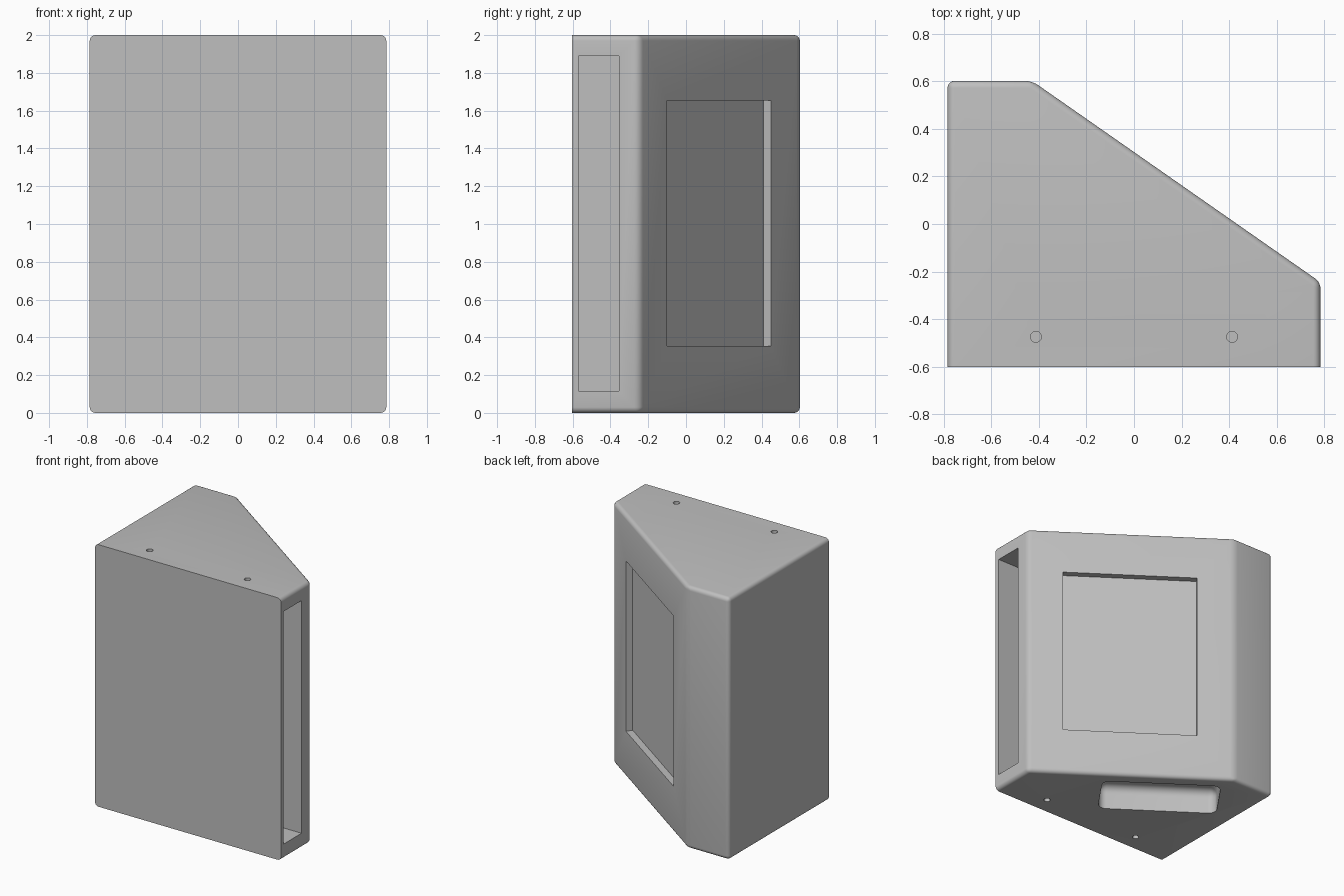
import bpy, bmesh, math
from mathutils import Matrix, Vector

cube = bpy.data.objects.get("Cube")
if cube:
    bpy.data.objects.remove(cube, do_unlink=True)

mat = bpy.data.materials.new("plain grey")
mat.use_nodes = True
GREY = (0.52, 0.52, 0.52, 1)
mat.diffuse_color = GREY
mat.node_tree.nodes["Principled BSDF"].inputs["Base Color"].default_value = GREY

X, Y, H = 0.785, 0.603, 2.0
SLANT_A, SLANT_B = Vector((-0.43, Y, 0)), Vector((X, -0.245, 0))
along = (SLANT_B - SLANT_A).normalized()
out = Vector((-along.y, along.x, 0))          # outward normal of the sloped side
TURN = Matrix.Rotation(math.atan2(along.y, along.x), 4, "Z")


def finish(name, bm):
    bmesh.ops.recalc_face_normals(bm, faces=bm.faces)
    mesh = bpy.data.meshes.new(name)
    bm.to_mesh(mesh)
    bm.free()
    mesh.materials.append(mat)
    obj = bpy.data.objects.new(name, mesh)
    bpy.context.collection.objects.link(obj)
    return obj


def box(name, size, centre, turn=Matrix(), fillet=0.0):
    """Box, optionally rounded everywhere but its underside."""
    bm = bmesh.new()
    bmesh.ops.create_cube(bm, size=1, matrix=Matrix.Diagonal((*size, 1)))
    if fillet:
        edges = [e for e in bm.edges if max(v.co.z for v in e.verts) > 0]
        bmesh.ops.bevel(bm, geom=edges, offset=fillet, segments=6,
                        profile=0.5, affect="EDGES")
    bm.transform(Matrix.Translation(centre) @ turn)
    return finish(name, bm)


def cylinder(name, radius, depth, centre):
    bm = bmesh.new()
    bmesh.ops.create_cone(bm, cap_ends=True, segments=32, radius1=radius,
                          radius2=radius, depth=depth,
                          matrix=Matrix.Translation(centre))
    return finish(name, bm)


# Housing: extruded plan, rounded on every edge except around the front face
bm = bmesh.new()
plan = [(-X, -Y), (X, -Y), SLANT_B.xy, SLANT_A.xy, (-X, Y)]
base = bm.faces.new([bm.verts.new((p[0], p[1], 0)) for p in plan])
top = bmesh.ops.extrude_face_region(bm, geom=[base])["geom"]
bmesh.ops.translate(bm, vec=(0, 0, H),
                    verts=[g for g in top if isinstance(g, bmesh.types.BMVert)])
bmesh.ops.recalc_face_normals(bm, faces=bm.faces)
rounded = [e for e in bm.edges if max(v.co.y for v in e.verts) > -Y + 0.01]
bmesh.ops.bevel(bm, geom=rounded, offset=0.03, segments=5, profile=0.5,
                affect="EDGES")
housing = finish("housing", bm)

# Side slot, sloped-side recess and rounded underside pocket
recess_mid = (SLANT_A + SLANT_B) / 2
recess_mid += along * ((recess_mid.y - 0.175) / -along.y)
recess_mid.z = 1.005
cutters = [
    box("slot_cutter", (1.6, 0.215, 1.775), (0.13, -0.4625, 1.0025)),
    box("recess_cutter", (0.55 / -along.y, 0.1, 1.30), recess_mid, TURN),
    box("pocket_cutter", (0.85, 0.39, 0.36), (-0.177, 0.071, 0), TURN, 0.06),
]
# Blind screw holes, above and below
for x in (-0.413, 0.413):
    for z in (0, H):
        cutters.append(cylinder("hole_cutter", 0.023, 0.18, (x, -0.475, z)))

bpy.context.view_layer.objects.active = housing
for cutter in cutters:
    mod = housing.modifiers.new("cut", "BOOLEAN")
    mod.operation, mod.solver, mod.object = "DIFFERENCE", "EXACT", cutter
    bpy.ops.object.modifier_apply(modifier=mod.name)
    bpy.data.objects.remove(cutter, do_unlink=True)

bpy.ops.object.select_all(action="DESELECT")
housing.select_set(True)
bpy.ops.object.shade_smooth_by_angle(angle=math.radians(30))
